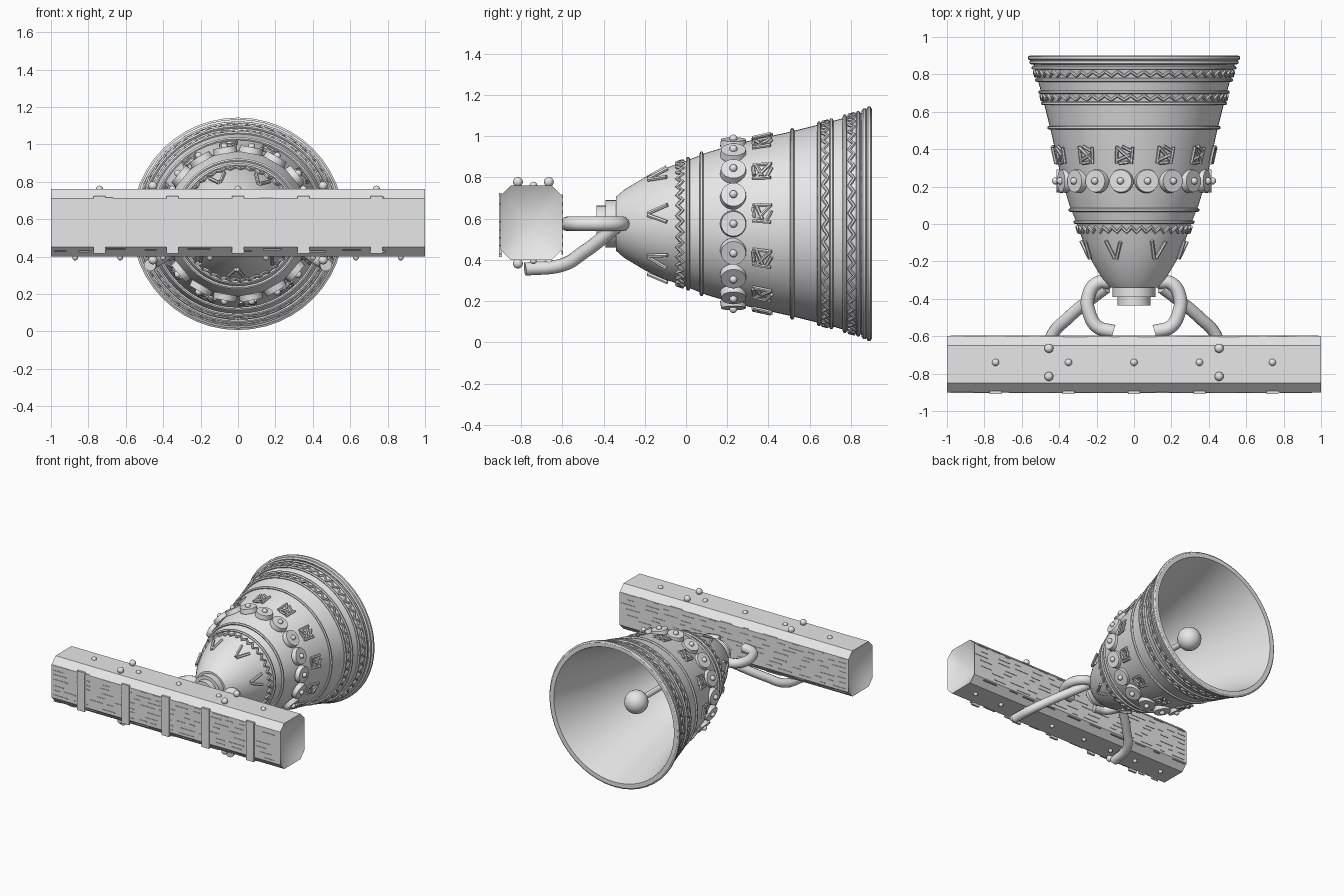
import bpy, bmesh, math, random
from mathutils import Vector, Matrix

random.seed(4)
cube = bpy.data.objects.get("Cube")
if cube:
    bpy.data.objects.remove(cube, do_unlink=True)

GREY = bpy.data.materials.new("grey_metal")
GREY.use_nodes = True
GREY.diffuse_color = (0.8, 0.8, 0.8, 1)
GREY.node_tree.nodes["Principled BSDF"].inputs["Base Color"].default_value = (0.8, 0.8, 0.8, 1)

AXIS = 0.575  # height of the bell's axis
OUTER = [(-.34, .13), (-.3, .165), (-.2, .225), (-.1, .27), (0, .305), (.1, .345),
         (.25, .39), (.5, .445), (.7, .495), (.86, .54), (.9, .555)]
INNER = [(.9, .525), (.6, .435), (.2, .335), (-.1, .225), (-.22, .13), (-.27, 0)]


def radius(y):
    for (y0, r0), (y1, r1) in zip(OUTER, OUTER[1:]):
        if y <= y1:
            return r0 + (r1 - r0) * (y - y0) / (y1 - y0)
    return OUTER[-1][1]


def on_bell(angle, y, lift=0.0):
    r = radius(y) + lift
    return Vector((r * math.cos(angle), y, AXIS + r * math.sin(angle)))


def select(obj):
    bpy.ops.object.select_all(action='DESELECT')
    obj.select_set(True)
    bpy.context.view_layer.objects.active = obj


def finish(name, bm, angle=40):
    bmesh.ops.recalc_face_normals(bm, faces=bm.faces[:])
    mesh = bpy.data.meshes.new(name)
    bm.to_mesh(mesh)
    bm.free()
    obj = bpy.data.objects.new(name, mesh)
    bpy.context.collection.objects.link(obj)
    mesh.materials.append(GREY)
    select(obj)
    bpy.ops.object.shade_smooth_by_angle(angle=math.radians(angle))
    return obj


def tubes(name, paths, thickness, closed=False, curved=False):
    """Round tubes along a list of paths, joined in one mesh."""
    data = bpy.data.curves.new(name, 'CURVE')
    data.dimensions = '3D'
    data.bevel_depth = thickness
    data.bevel_resolution = 4 if curved else 1
    data.use_fill_caps = True
    for path in paths:
        spline = data.splines.new('BEZIER' if curved else 'POLY')
        points = spline.bezier_points if curved else spline.points
        points.add(len(path) - 1)
        for point, co in zip(points, path):
            if curved:
                point.co = co
                point.handle_left_type = point.handle_right_type = 'AUTO'
            else:
                point.co = (*co, 1)
        spline.use_cyclic_u = closed
    obj = bpy.data.objects.new(name, data)
    bpy.context.collection.objects.link(obj)
    data.materials.append(GREY)
    select(obj)
    bpy.ops.object.convert(target='MESH')
    bpy.ops.object.shade_smooth_by_angle(angle=math.radians(50))


def balls(name, places):
    bm = bmesh.new()
    for co, r in places:
        bmesh.ops.create_uvsphere(bm, u_segments=16, v_segments=10, radius=r,
                                  matrix=Matrix.Translation(co))
    finish(name, bm)


def boxes(name, places):
    bm = bmesh.new()
    for co, size in places:
        bmesh.ops.create_cube(bm, size=1, matrix=Matrix.Translation(co) @ Matrix.Diagonal((*size, 1)))
    finish(name, bm)


def rod(name, y0, y1, r):
    bm = bmesh.new()
    bmesh.ops.create_cone(bm, cap_ends=True, segments=32, radius1=r, radius2=r, depth=y1 - y0,
                          matrix=Matrix.Translation((0, (y0 + y1) / 2, AXIS))
                          @ Matrix.Rotation(math.pi / 2, 4, 'X'))
    finish(name, bm)


# Bell body: profile spun around the axis
bm = bmesh.new()
verts = [bm.verts.new((r, y, AXIS)) for y, r in [(OUTER[0][0], 0)] + OUTER + INNER]
edges = [bm.edges.new(pair) for pair in zip(verts, verts[1:])]
bmesh.ops.spin(bm, geom=verts + edges, cent=(0, 0, AXIS), axis=(0, 1, 0),
               angle=math.tau, steps=64, use_duplicate=False)
bmesh.ops.remove_doubles(bm, verts=bm.verts[:], dist=1e-4)
finish("bell_body", bm)

# Crown blocks and clapper
rod("crown_base", -.39, -.32, .115)
rod("crown_top", -.435, -.385, .088)
rod("clapper_rod", -.3, .6, .022)
balls("clapper_ball", [((0, .62, AXIS), .088)])

# Plain raised rings and wavy rings
def ring(y, amplitude=0, waves=0, lift=.006):
    count = 48 if not waves else waves * 4
    return [on_bell(math.tau * i / count, y + amplitude * math.sin(math.tau * i * waves / count), lift)
            for i in range(count)]


tubes("bell_rings", [ring(y) for y in (.01, .075, .515, .645, .705, .77, .835)], .01, closed=True)
tubes("lip_rings", [ring(y) for y in (.865, .888)], .013, closed=True)
tubes("wavy_rings", [ring(-.03, .014, 36), ring(.675, .012, 44), ring(.803, .012, 48)], .009, closed=True)

# Medallions with a centre stud
bm = bmesh.new()
studs = []
for i in range(18):
    turn = math.tau * i / 18
    place = Matrix.Translation((0, .23, AXIS)) @ Matrix.Rotation(-turn, 4, 'Y')
    bmesh.ops.create_cone(bm, cap_ends=True, segments=24, radius1=.065, radius2=.06, depth=.035,
                          matrix=place @ Matrix.Translation((.398, 0, 0)) @ Matrix.Rotation(math.pi / 2, 4, 'Y'))
    studs.append((place @ Vector((.42, 0, 0)), .019))
finish("medallions", bm, 30)
balls("medallion_studs", studs)

# Carved marks made of short bars (across, along the axis)
MARK = [((-.042, -.045), (-.036, .045)), ((.036, -.048), (.044, .04)), ((-.036, .04), (.04, -.035)),
        ((-.04, -.03), (.03, .0)), ((-.01, .045), (.036, .02)), ((-.03, -.045), (.02, -.04))]
CHEVRON = [((-.035, .05), (-.005, -.045)), ((.04, .045), (.005, -.045))]


def marks(name, shape, count, phase, y, thickness):
    bars = []
    for i in range(count):
        turn = math.radians(phase) + math.tau * i / count
        for bar in shape:
            bars.append([on_bell(turn - across / radius(y), y + along, .012) for across, along in bar])
    tubes(name, bars, thickness)


marks("square_marks", MARK, 12, 7, .37, .009)
marks("chevron_marks", CHEVRON, 7, 11, -.14, .01)

# Beam: chamfered section with hollowed ends
BACK, FRONT, LOW, HIGH, CUT = -.6, -.9, .4, .76, .05
section = [(FRONT, LOW + CUT), (FRONT + CUT, LOW), (BACK - CUT, LOW), (BACK, LOW + CUT),
           (BACK, HIGH - CUT), (BACK - CUT, HIGH), (FRONT + CUT, HIGH), (FRONT, HIGH - CUT)]
bm = bmesh.new()
ends = [[bm.verts.new((x, y, z)) for y, z in section] for x in (-1, 1)]
tips = [bm.verts.new((x, -.75, .58)) for x in (-.88, .88)]
for i in range(8):
    j = (i + 1) % 8
    bm.faces.new((ends[0][i], ends[0][j], ends[1][j], ends[1][i]))
    for end, tip in zip(ends, tips):
        bm.faces.new((end[i], end[j], tip))
finish("beam", bm, 35)

# Front bands and their top studs
BANDS = (-.74, -.35, 0, .35, .74)
boxes("beam_bands", [((x, FRONT, .57), (.065, .016, .31)) for x in BANDS])
balls("beam_studs", [((x, -.74, HIGH), .019) for x in BANDS]
      + [((x, -.74, LOW - .005), .016) for x in (-.87, -.63, -.4, -.15, .15, .4, .63, .87)])
balls("beam_bolts", [((side * .455, y, z), .024) for side in (-1, 1) for y in (-.665, -.815)
                     for z in (HIGH + .018, LOW - .018)])

# Grain lines on the front and back faces
grain = []
for face in (FRONT, BACK):
    for row in range(8):
        x = -.98
        while x < .88:
            length = random.uniform(.04, .13)
            z = .435 + row * .039 + random.uniform(-.008, .008)
            grain.append(((x + length / 2, face, z), (length, .008, .006)))
            x += length + random.uniform(.03, .13)
boxes("wood_grain", grain)

# Hanger loops and lower straps, mirrored left and right
loop = [(.13, -.31, AXIS), (.2, -.318, AXIS), (.245, -.39, AXIS), (.238, -.48, AXIS),
        (.195, -.55, AXIS), (.11, -.575, AXIS)]
strap = [(.15, -.34, .56), (.23, -.4, .51), (.35, -.5, .435), (.44, -.6, .375), (.47, -.78, .355)]
for side, label in ((1, "left"), (-1, "right")):
    tubes(label + "_hanger_loop", [[(side * x, y, z) for x, y, z in loop]], .036, curved=True)
    tubes(label + "_lower_strap", [[(side * x, y, z) for x, y, z in strap]], .033, curved=True)
